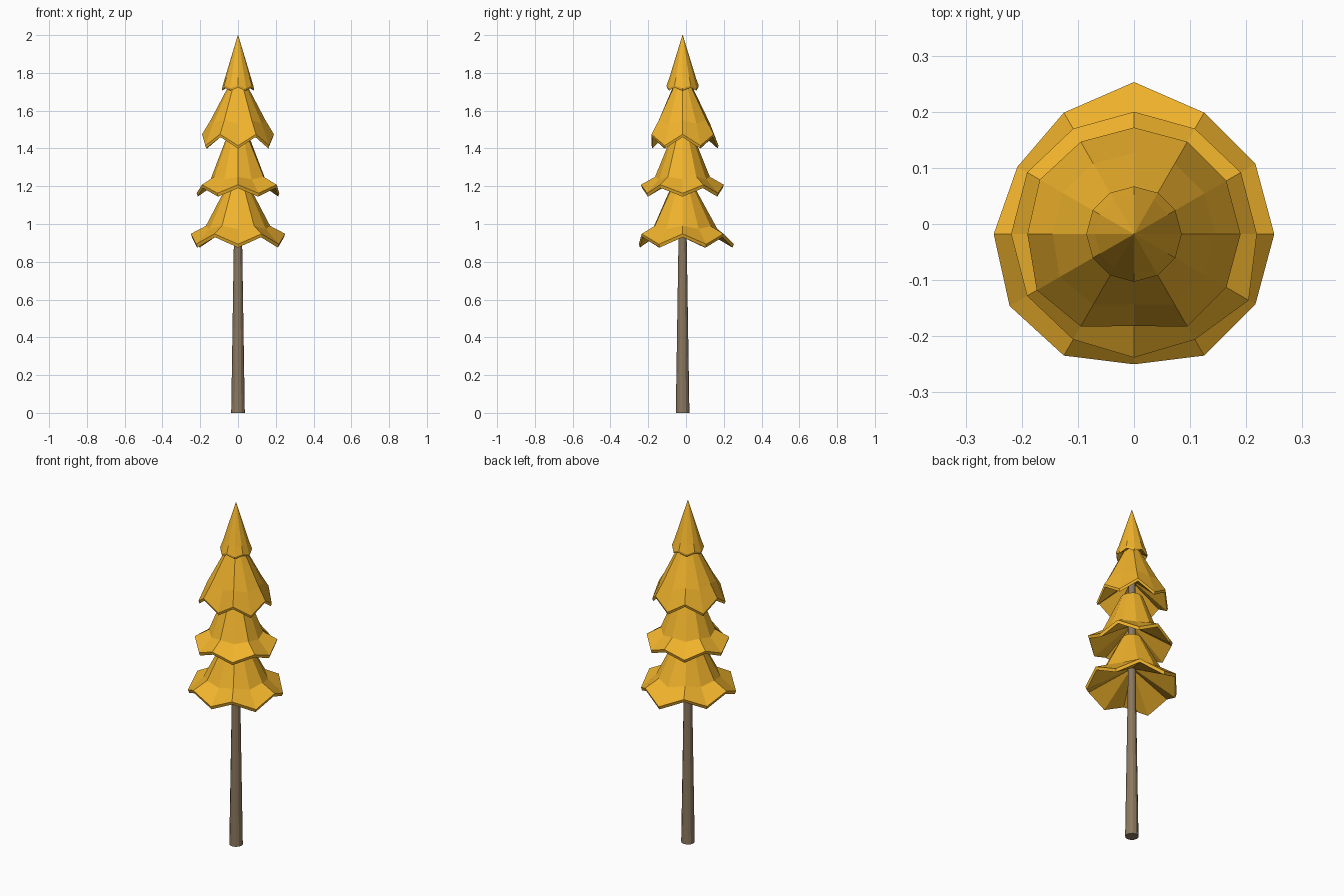
import bpy, bmesh
from math import cos, sin, pi

if "Cube" in bpy.data.objects:
    bpy.data.objects.remove(bpy.data.objects["Cube"])

CY = -0.018  # trunk axis offset in y
N = 12


def material(name, color):
    m = bpy.data.materials.new(name)
    m.diffuse_color = (*color, 1)
    m.use_nodes = True
    m.node_tree.nodes["Principled BSDF"].inputs["Base Color"].default_value = m.diffuse_color
    return m


def lathe(name, rings, mat):
    """Skin a stack of rings; each ring is a list of (radius, z) per side."""
    bm = bmesh.new()
    loops = []
    for ring in rings:
        loops.append([bm.verts.new((r * cos(2 * pi * i / N),
                                    r * sin(2 * pi * i / N) + CY, z))
                      for i, (r, z) in enumerate(ring)])
    for a, b in zip(loops, loops[1:]):
        for i in range(N):
            j = (i + 1) % N
            bm.faces.new((a[i], a[j], b[j], b[i]))
    bm.faces.new(loops[0])
    bm.faces.new(loops[-1])
    bmesh.ops.recalc_face_normals(bm, faces=bm.faces)
    me = bpy.data.meshes.new(name)
    bm.to_mesh(me)
    bm.free()
    me.materials.append(mat)
    ob = bpy.data.objects.new(name, me)
    bpy.context.collection.objects.link(ob)
    return ob


def tier(name, top, mid, high, low, low_odd, radii, lip, inner_z):
    """Skirt of needles: rim zigzags between high and low points."""
    def is_low(i):
        return (i % 2 == 1) == low_odd
    zs = [low if is_low(i) else high for i in range(N)]
    sag = (high - low) * 0.3
    rings = [
        [top] * N,
        [(mid[0] * radii[i] / radii[0], mid[1] - (sag if is_low(i) else 0))
         for i in range(N)],
        [(radii[i], zs[i] + lip) for i in range(N)],
        [(radii[i] * 0.975, zs[i]) for i in range(N)],
        [(0.022, inner_z)] * N,
    ]
    return lathe(name, rings, leaf)


leaf = material("yellow_needles", (0.87, 0.45, 0.025))
bark = material("bark", (0.26, 0.19, 0.115))

# Trunk
lathe("trunk", [[(0.036, 0)] * N, [(0.022, 0.9)] * N, [(0.018, 1.78)] * N], bark)

# Foliage tiers, bottom to top
tier("foliage_bottom", (0.055, 1.21), (0.17, 0.99), 0.93, 0.875, True,
     [.25, .25, .25, .271, .25, .24, .25, .256, .25, .232, .25, .25], 0.018, 1.02)
tier("foliage_lower_middle", (0.06, 1.46), (0.145, 1.25), 1.19, 1.145, False,
     [.219, .22, .217, .218, .217, .22, .219, .22, .217, .22, .217, .236], 0.018, 1.28)
tier("foliage_upper_middle", (0.045, 1.74), (0.145, 1.55), 1.46, 1.4, True,
     [.19, .19, .19, .19, .19, .194, .19, .2, .19, .164, .19, .19], 0.015, 1.55)
tier("foliage_top", (0.001, 2.0), (0.07, 1.775), 1.722, 1.706, False,
     [.085] * N, 0.012, 1.75)
